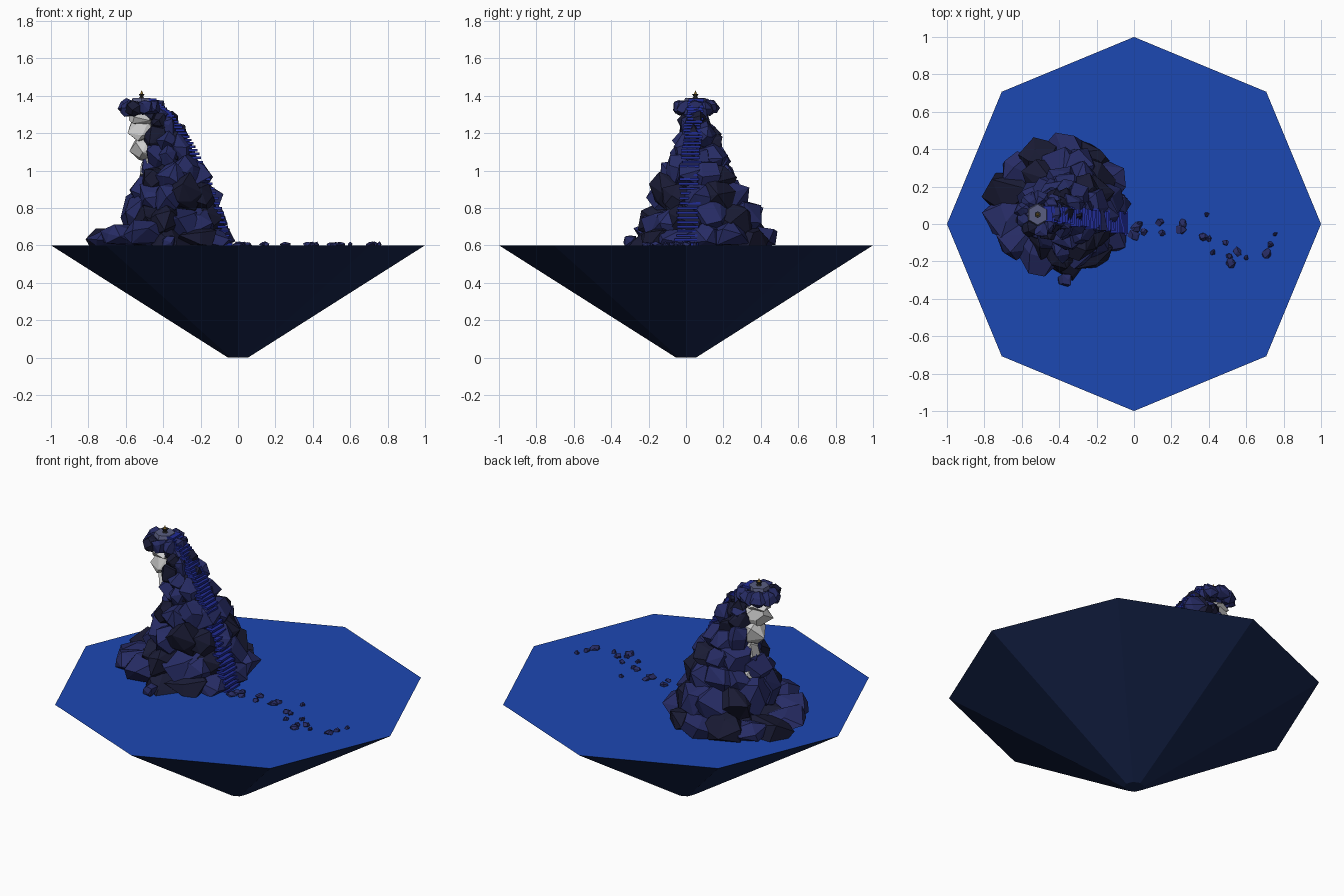
import bpy, bmesh, math, random
from mathutils import Vector, Matrix

if "Cube" in bpy.data.objects:
    bpy.data.objects.remove(bpy.data.objects["Cube"])

random.seed(11)
GROUND = 0.6


def material(name, rgb):
    m = bpy.data.materials.new(name)
    m.diffuse_color = (*rgb, 1)
    m.use_nodes = True
    m.node_tree.nodes["Principled BSDF"].inputs["Base Color"].default_value = m.diffuse_color
    return m


WATER = material("bright_blue", (0.012, 0.065, 0.45))
UNDER = material("deep_navy", (0.008, 0.018, 0.075))
ROCK = material("rock_navy", (0.02, 0.025, 0.13))
DARK = material("rock_dark", (0.01, 0.011, 0.035))
WHITE = material("pale_stone", (0.6, 0.6, 0.58))
STEP = material("step_blue", (0.015, 0.025, 0.3))
PLATE = material("platform_grey", (0.1, 0.11, 0.22))
METAL = material("metal", (0.03, 0.03, 0.03))
GOLD = material("flame_gold", (0.5, 0.3, 0.05))


def finish(bm, name, *mats):
    me = bpy.data.meshes.new(name)
    bm.to_mesh(me)
    bm.free()
    ob = bpy.data.objects.new(name, me)
    for m in mats:
        me.materials.append(m)
    bpy.context.collection.objects.link(ob)
    return ob


def add_rock(bm, c, s, mat=0, n=15):
    """Chunky faceted boulder: hull of jittered, evenly spread points."""
    spin = Matrix.Rotation(random.uniform(0, 6.28), 3, Vector((random.random(), random.random(), 1)))
    verts = []
    for i in range(n):
        z = 1 - 2 * (i + 0.5) / n
        r, a = math.sqrt(1 - z * z), i * 2.39996
        p = spin @ Vector((r * math.cos(a), r * math.sin(a), z))
        p = Vector(x + random.uniform(-0.22, 0.22) for x in p)
        q = Vector(c) + Vector((p.x * s[0], p.y * s[1], p.z * s[2]))
        q.z = max(q.z, GROUND - 0.004)
        verts.append(bm.verts.new(q))
    res = bmesh.ops.convex_hull(bm, input=verts)
    faces = [g for g in res["geom"] if isinstance(g, bmesh.types.BMFace)]
    for f in faces:
        f.material_index = mat
    edges = list({e for f in faces for e in f.edges})
    bmesh.ops.dissolve_limit(bm, angle_limit=0.3, edges=edges, verts=list({v for f in faces for v in f.verts}))
    loose = [v for v in bm.verts if not v.link_faces]
    bmesh.ops.delete(bm, geom=loose, context="VERTS")


def add_box(bm, c, size, rot=0):
    mat = Matrix.Translation(c) @ Matrix.Rotation(rot, 4, "Z") @ Matrix.Diagonal((*size, 1))
    bmesh.ops.create_cube(bm, size=1, matrix=mat)


def add_cone(bm, x, y, z0, z1, r0, r1, n):
    return bmesh.ops.create_cone(bm, cap_ends=True, segments=n, radius1=r0, radius2=r1, depth=z1 - z0,
                                 matrix=Matrix.Translation((x, y, (z0 + z1) / 2)))


# Floating base: inverted eight-sided cone, vertices on the axes
bm = bmesh.new()
bottom = [bm.verts.new((0.054 * math.cos(i * math.pi / 4), 0.054 * math.sin(i * math.pi / 4), 0)) for i in range(8)]
top = [bm.verts.new((math.cos(i * math.pi / 4), math.sin(i * math.pi / 4), GROUND)) for i in range(8)]
bm.faces.new(bottom[::-1]).material_index = 1
bm.faces.new(top)
for i in range(8):
    j = (i + 1) % 8
    bm.faces.new((bottom[i], bottom[j], top[j], top[i])).material_index = 1
finish(bm, "island_base", WATER, UNDER)

# Boulder layers: height, x extents, y extents, count, rock radius, half height
layers = [
    (0.63, -0.80, 0.00, -0.29, 0.48, 13, 0.125, 0.09),
    (0.74, -0.63, -0.06, -0.24, 0.40, 12, 0.12, 0.115),
    (0.86, -0.57, -0.09, -0.20, 0.33, 10, 0.105, 0.11),
    (0.97, -0.54, -0.14, -0.14, 0.28, 9, 0.09, 0.10),
    (1.08, -0.53, -0.21, -0.08, 0.23, 8, 0.075, 0.085),
    (1.17, -0.52, -0.26, -0.065, 0.19, 7, 0.065, 0.07),
    (1.25, -0.51, -0.32, -0.05, 0.16, 7, 0.055, 0.06),
]
for k, (z, x0, x1, y0, y1, n, r, h) in enumerate(layers):
    bm = bmesh.new()
    cx, cy = (x0 + x1) / 2, (y0 + y1) / 2
    for i in range(n):
        a = 2 * math.pi * (i + 0.5 * (k % 2)) / n
        s = r * random.uniform(0.82, 1.1)
        # the upper west side stays open so the pale core shows
        if z > 1.0 and abs(a - math.pi) < 0.75:
            continue
        add_rock(bm, (cx + ((x1 - x0) / 2 - s * 0.95) * math.cos(a),
                      cy + ((y1 - y0) / 2 - s * 0.95) * math.sin(a), z + random.uniform(-0.03, 0.03)),
                 (s, s * random.uniform(0.9, 1.1), h * random.uniform(0.8, 1.1)), int(random.random() < 0.35))
    # filling boulder in the middle of each layer
    add_rock(bm, (cx, cy, z), ((x1 - x0) * 0.36, (y1 - y0) * 0.36, h), 1)
    finish(bm, f"boulder_layer_{k + 1}", ROCK, DARK)

# Pale stone core visible between the boulders
bm = bmesh.new()
for x, y, z, r, h in [(-0.49, 0.10, 0.88, 0.075, 0.07), (-0.47, 0.08, 1.0, 0.07, 0.08),
                      (-0.495, 0.07, 1.12, 0.075, 0.085), (-0.51, 0.06, 1.22, 0.08, 0.075),
                      (-0.52, 0.05, 1.28, 0.07, 0.04)]:
    add_rock(bm, (x, y, z), (r, r, h))
finish(bm, "pale_core", WHITE)

# Overhanging cap of rocks
bm = bmesh.new()
TX, TY = -0.515, 0.05
for i in range(9):
    a = 2 * math.pi * i / 9
    s = random.uniform(0.042, 0.052)
    add_rock(bm, (TX + 0.08 * math.cos(a), TY + 0.08 * math.sin(a), 1.338 + random.uniform(-0.012, 0.008)),
             (s, s, 0.045), int(random.random() < 0.2))
add_rock(bm, (TX, TY, 1.335), (0.09, 0.09, 0.045))
add_rock(bm, (-0.405, 0.05, 1.3), (0.05, 0.07, 0.05))
finish(bm, "summit_cap", ROCK, DARK)

# Staircase climbing the east side
route = [(-0.045, 0.005, 0.605), (-0.085, 0.01, 0.76), (-0.15, 0.02, 0.93), (-0.215, 0.025, 1.08),
         (-0.285, 0.035, 1.2), (-0.36, 0.045, 1.3), (-0.45, 0.05, 1.378)]
bm = bmesh.new()
N = 40
for i in range(N):
    t = i / (N - 1) * (len(route) - 1)
    k = min(int(t), len(route) - 2)
    p = Vector(route[k]).lerp(Vector(route[k + 1]), t - k)
    w = 0.12 - 0.04 * i / N
    p.y += random.uniform(-0.008, 0.008)
    add_box(bm, p + Vector((-0.012, 0, 0)), (0.05, w, 0.013), random.uniform(-0.06, 0.06))
finish(bm, "stair_steps", STEP)

# Rock bed carrying the steps
bm = bmesh.new()
for i in range(14):
    t = i / 13 * (len(route) - 1.001)
    k = int(t)
    p = Vector(route[k]).lerp(Vector(route[k + 1]), t - k)
    add_rock(bm, p + Vector((-0.06, 0, -0.035)), (0.055, 0.07, 0.05), 1)
finish(bm, "stair_bed", ROCK, DARK)

# Stepping stones across the flat
stones = [(0.00, -0.06, 35), (0.01, -0.02, 30), (0.05, -0.04, 22), (0.03, 0.0, 18), (0.14, 0.01, 25),
          (0.15, -0.05, 20), (0.25, -0.03, 30), (0.26, 0.0, 25), (0.39, 0.05, 15), (0.37, -0.07, 25),
          (0.40, -0.08, 18), (0.42, -0.15, 16), (0.49, -0.10, 18), (0.55, -0.15, 26), (0.52, -0.21, 30),
          (0.51, -0.17, 18), (0.60, -0.18, 14), (0.71, -0.16, 32), (0.73, -0.11, 18), (0.755, -0.055, 12)]
bm = bmesh.new()
for x, y, s in stones:
    r = s / 1000
    add_rock(bm, (x, y, GROUND + 0.003), (r, r, 0.016), 0, 11)
add_rock(bm, (-0.37, -0.3, 0.62), (0.04, 0.04, 0.04))
finish(bm, "stepping_stones", ROCK)

# Summit platform with a small brazier
bm = bmesh.new()
add_cone(bm, TX, TY, 1.365, 1.388, 0.062, 0.055, 6)
finish(bm, "summit_platform", PLATE)
bm = bmesh.new()
add_cone(bm, TX, TY, 1.386, 1.394, 0.018, 0.01, 6)
add_cone(bm, TX, TY, 1.394, 1.41, 0.009, 0.018, 6)
finish(bm, "brazier", METAL)
bm = bmesh.new()
add_cone(bm, TX, TY, 1.405, 1.43, 0.011, 0.0, 5)
finish(bm, "brazier_flame", GOLD)
